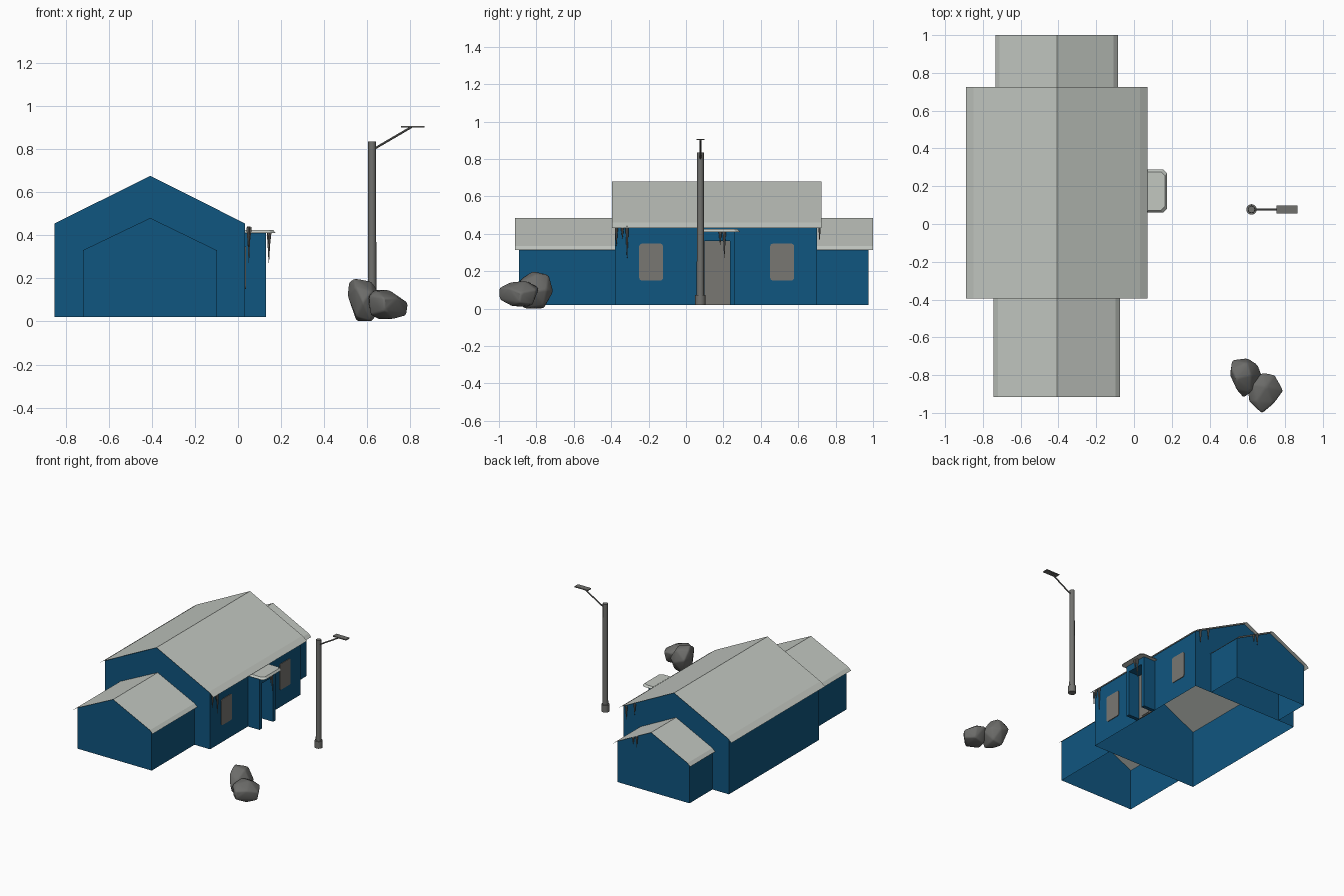
import bpy, bmesh, math
from mathutils import Vector

if "Cube" in bpy.data.objects:
    bpy.data.objects.remove(bpy.data.objects["Cube"])


def material(name, rgb):
    m = bpy.data.materials.new(name)
    m.diffuse_color = (*rgb, 1)
    m.use_nodes = True
    m.node_tree.nodes["Principled BSDF"].inputs["Base Color"].default_value = m.diffuse_color
    return m


BLUE = material("blue_wall", (0.005, 0.092, 0.215))
SNOW = material("pale_roof", (0.54, 0.57, 0.53))
GREY = material("grey_trim", (0.19, 0.185, 0.17))
METAL = material("pole_grey", (0.165, 0.165, 0.155))
STONE = material("stone_grey", (0.15, 0.15, 0.143))


def finish(name, bm, mat):
    bmesh.ops.recalc_face_normals(bm, faces=bm.faces)
    me = bpy.data.meshes.new(name)
    bm.to_mesh(me)
    bm.free()
    ob = bpy.data.objects.new(name, me)
    me.materials.append(mat)
    bpy.context.collection.objects.link(ob)
    return ob


def smooth(ob, angle):
    bpy.ops.object.select_all(action='DESELECT')
    bpy.context.view_layer.objects.active = ob
    ob.select_set(True)
    bpy.ops.object.shade_smooth_by_angle(angle=math.radians(angle))


def box(name, lo, hi, mat):
    bm = bmesh.new()
    bmesh.ops.create_cube(bm, size=1)
    for v in bm.verts:
        v.co = [lo[i] + (v.co[i] + 0.5) * (hi[i] - lo[i]) for i in range(3)]
    return finish(name, bm, mat)


def hull(name, pts, mat):
    bm = bmesh.new()
    for p in pts:
        bm.verts.new(p)
    bmesh.ops.convex_hull(bm, input=bm.verts[:])
    bmesh.ops.dissolve_limit(bm, angle_limit=0.02, verts=bm.verts[:], edges=bm.edges[:])
    return finish(name, bm, mat)


def rod(name, a, b, r1, r2, mat, sides=12):
    a, b = Vector(a), Vector(b)
    bm = bmesh.new()
    bmesh.ops.create_cone(bm, cap_ends=True, segments=sides, radius1=r1, radius2=r2,
                          depth=(b - a).length)
    q = Vector((0, 0, 1)).rotation_difference(b - a)
    for v in bm.verts:
        v.co = q @ v.co + (a + b) / 2
    ob = finish(name, bm, mat)
    smooth(ob, 40)
    return ob


def walls(name, x0, x1, y0, y1, eave, apex, ends):
    """Open shell of side walls with a gable on each listed end."""
    xm = -0.407
    prof = [(x0, 0.02), (x0, eave), (xm, apex), (x1, eave), (x1, 0.02)]
    bm = bmesh.new()
    rings = [[bm.verts.new((x, y, z)) for x, z in prof] for y in (y0, y1)]
    for a, b in ((0, 1), (3, 4)):
        bm.faces.new((rings[0][a], rings[0][b], rings[1][b], rings[1][a]))
    for e in ends:
        bm.faces.new(rings[e])
    return finish(name, bm, BLUE)


def roof(name, x0, x1, y0, y1, eave, apex, tip, over):
    """Thin gabled sheet whose eaves turn down past the walls."""
    prof = [(x0 - over, tip), (x0, eave), (-0.407, apex), (x1, eave), (x1 + over, tip)]
    bm = bmesh.new()
    rings = [[bm.verts.new((x, y, z + 0.002)) for x, z in prof] for y in (y0, y1)]
    for i in range(4):
        bm.faces.new((rings[0][i], rings[0][i + 1], rings[1][i + 1], rings[1][i]))
    return finish(name, bm, SNOW)


# Building: hall with a lower wing at each end
walls("main_walls", -0.85, 0.032, -0.38, 0.70, 0.455, 0.675, (0, 1))
roof("main_roof", -0.85, 0.032, -0.395, 0.725, 0.457, 0.677, 0.428, 0.04)
walls("front_wing_walls", -0.72, -0.098, -0.893, -0.38, 0.33, 0.48, (0,))
roof("front_wing_roof", -0.72, -0.098, -0.915, -0.38, 0.332, 0.482, 0.31, 0.023)
walls("back_wing_walls", -0.712, -0.108, 0.70, 0.975, 0.33, 0.48, (1,))
roof("back_wing_roof", -0.712, -0.108, 0.70, 1.0, 0.332, 0.482, 0.31, 0.022)

# Windows: thin plates with rounded corners
for name, y0, y1 in (("left_window", -0.25, -0.123), ("right_window", 0.45, 0.578)):
    pts, r, z0, z1 = [], 0.014, 0.15, 0.347
    for cy, cz, start in ((y1 - r, z1 - r, 0), (y0 + r, z1 - r, 90),
                          (y0 + r, z0 + r, 180), (y1 - r, z0 + r, 270)):
        for k in range(4):
            a = math.radians(start + 30 * k)
            for x in (0.030, 0.037):
                pts.append((x, cy + r * math.cos(a), cz + r * math.sin(a)))
    hull(name, pts, GREY)

# Porch: side walls, lintel, door and canopy
box("porch_left_wall", (0.032, 0.073, 0.02), (0.13, 0.1, 0.41), BLUE)
box("porch_right_wall", (0.032, 0.235, 0.02), (0.13, 0.262, 0.41), BLUE)
box("porch_lintel", (0.032, 0.1, 0.362), (0.13, 0.235, 0.41), BLUE)
box("door", (0.03, 0.1, 0.02), (0.038, 0.235, 0.362), GREY)
box("door_kick_plate", (0.037, 0.13, 0.028), (0.042, 0.206, 0.052), GREY)
canopy = []
for inset, z in ((0, 0.41), (0.012, 0.424)):
    x, y0, y1 = 0.175 - inset, 0.06 + inset, 0.288 - inset
    canopy += [(0.032, y0, z), (x - 0.02, y0, z), (x, y0 + 0.02, z),
               (x, y1 - 0.02, z), (x - 0.02, y1, z), (0.032, y1, z)]
hull("porch_canopy", canopy, SNOW)

# Icicles under the roof edges: x, y, top z, length
icicles = [(0.05, -0.315, 0.44, 0.17), (0.055, -0.34, 0.435, 0.06), (0.048, -0.372, 0.435, 0.10),
           (0.143, 0.205, 0.41, 0.14), (0.146, 0.183, 0.41, 0.07),
           (0.0, 0.714, 0.465, 0.10), (-0.07, 0.714, 0.50, 0.08),
           (-0.28, 0.989, 0.415, 0.08), (-0.25, 0.989, 0.40, 0.05)]
for i, (x, y, z, length) in enumerate(icicles):
    rod(f"icicle_{i + 1}", (x, y, z), (x, y, z - length), 0.009, 0.001, GREY, 8)

# Street lamp
px, py = 0.622, 0.077
rod("lamp_base", (px, py, 0.02), (px, py, 0.073), 0.028, 0.028, METAL)
rod("lamp_pole", (px, py, 0.07), (px, py, 0.835), 0.02, 0.018, METAL)
rod("lamp_arm", (px, py, 0.795), (0.805, py, 0.902), 0.005, 0.005, METAL, 8)
box("lamp_head", (0.755, py - 0.021, 0.9), (0.866, py + 0.021, 0.907), METAL)

# Boulders
rocks = {
    "tall_boulder": [(.508, -.80, .12), (.515, -.77, .185), (.52, -.72, .12), (.60, -.71, .09),
                     (.60, -.735, .18), (.655, -.745, .10), (.68, -.81, .09), (.62, -.80, .185),
                     (.54, -.82, .20), (.62, -.89, .14), (.58, -.92, .09), (.545, -.88, .16),
                     (.55, -.76, .005), (.63, -.76, .015), (.62, -.87, .005), (.55, -.86, .02)],
    "low_boulder": [(.602, -.86, .11), (.63, -.85, .145), (.68, -.785, .11), (.745, -.80, .10),
                    (.70, -.86, .147), (.79, -.88, .085), (.782, -.89, .03), (.74, -.95, .11),
                    (.675, -1.0, .11), (.68, -1.0, .05), (.61, -.94, .12), (.615, -.93, .03),
                    (.65, -.84, .01), (.74, -.82, .02), (.72, -.93, .012), (.65, -.94, .14)],
}
for name, pts in rocks.items():
    ob = hull(name, pts, STONE)
    bev = ob.modifiers.new("rounding", 'BEVEL')
    bev.width, bev.segments, bev.limit_method = 0.008, 2, 'NONE'
    smooth(ob, 60)

# Lowest stone touches the ground
for name in rocks:
    for v in bpy.data.objects[name].data.vertices:
        if v.co.z < 0.008:
            v.co.z = 0.0
